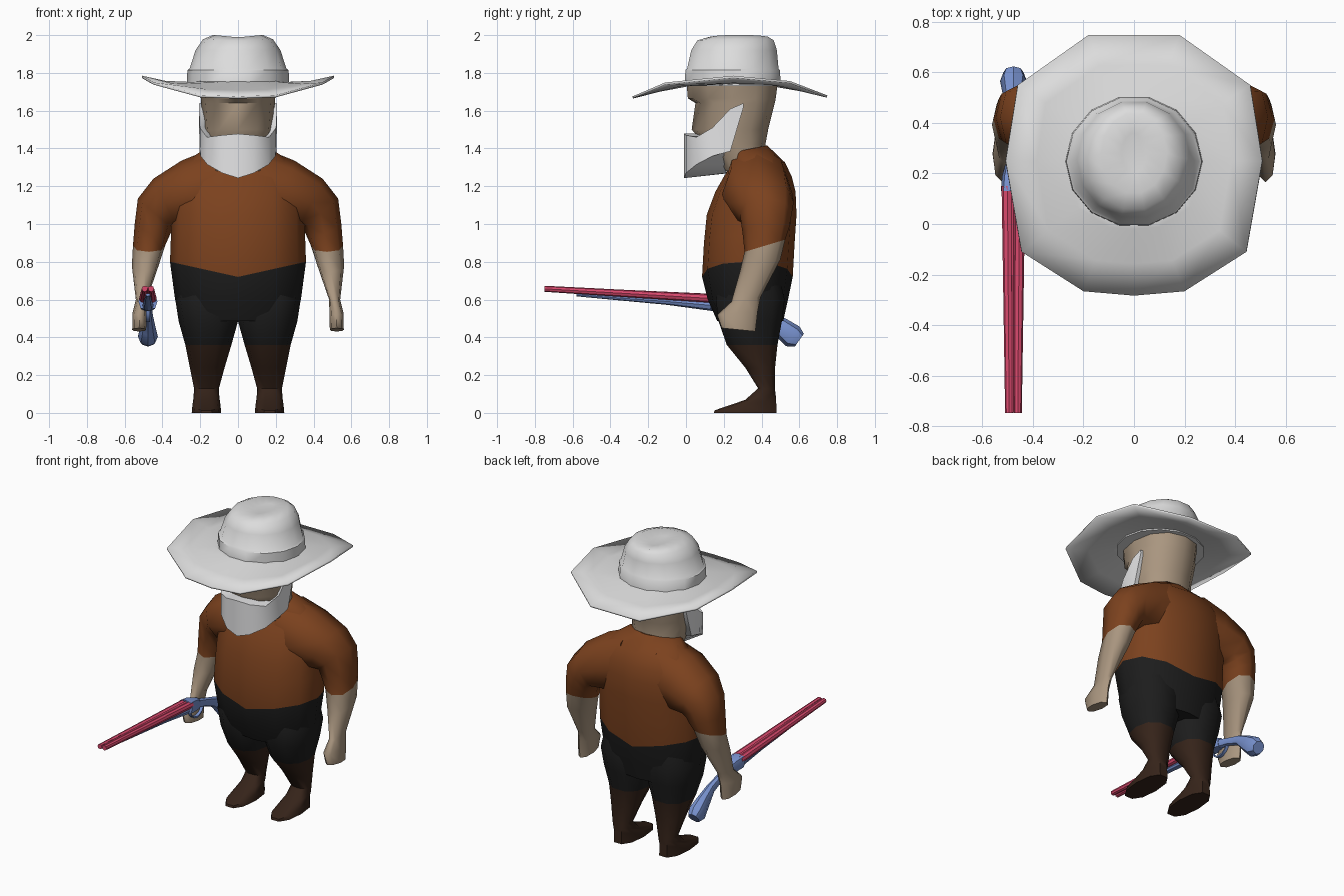
import bpy, bmesh, math
from mathutils import Vector

if "Cube" in bpy.data.objects:
    bpy.data.objects.remove(bpy.data.objects["Cube"])


def mat(name, c):
    m = bpy.data.materials.new(name)
    m.diffuse_color = (*c, 1)
    m.use_nodes = True
    m.node_tree.nodes["Principled BSDF"].inputs["Base Color"].default_value = m.diffuse_color
    return m


HAT = mat("hat_white", (0.72, 0.72, 0.72))
BEARD = mat("beard_white", (0.82, 0.82, 0.83))
SKIN = mat("skin", (0.40, 0.305, 0.215))
SHIRT = mat("rust_shirt", (0.20, 0.054, 0.013))
PANTS = mat("black_cloth", (0.012, 0.012, 0.012))
BOOT = mat("dark_brown", (0.036, 0.017, 0.010))
BLUE = mat("blue_stock", (0.19, 0.29, 0.63))
PINK = mat("pink_barrel", (0.68, 0.065, 0.15))


def skin(name, rings, mats, bands=None, closed=True, caps=True, angle=50):
    """Bridge rings of points; bands gives a material index per strip."""
    bm = bmesh.new()
    vs = [[bm.verts.new(p) for p in r] for r in rings]
    n = len(rings[0])
    for k in range(len(vs) - 1):
        for i in range(n if closed else n - 1):
            j = (i + 1) % n
            f = bm.faces.new((vs[k][i], vs[k][j], vs[k + 1][j], vs[k + 1][i]))
            f.material_index = bands[k] if bands else 0
    if caps:
        for k, b in ((0, 0), (-1, -1)):
            f = bm.faces.new(vs[k])
            f.material_index = bands[b] if bands else 0
    bmesh.ops.remove_doubles(bm, verts=bm.verts, dist=0.0005)
    bmesh.ops.recalc_face_normals(bm, faces=bm.faces)
    me = bpy.data.meshes.new(name)
    bm.to_mesh(me)
    bm.free()
    for m in mats:
        me.materials.append(m)
    ob = bpy.data.objects.new(name, me)
    bpy.context.collection.objects.link(ob)
    bpy.context.view_layer.objects.active = ob
    ob.select_set(True)
    bpy.ops.object.shade_smooth_by_angle(angle=math.radians(angle))
    ob.select_set(False)
    return ob


def ring(cx, z, rx, y0, y1, n, hem=0, slope=0, power=1.0, tilt=0):
    """Oval from y0 to y1; hem lifts both sides, slope the back, tilt the +x side."""
    pts = []
    for i in range(n):
        a = 2 * math.pi * i / n
        c, s = math.cos(a), math.sin(a)
        c = math.copysign(abs(c) ** power, c)
        s = math.copysign(abs(s) ** power, s)
        dy = (y1 - y0) / 2 * s
        pts.append(Vector((cx + rx * c, (y0 + y1) / 2 + dy,
                           z + hem * abs(c) + slope * dy + tilt * c)))
    return pts


# Torso: trousers below the pointed hem, shirt above
torso = [(0.487, .285, .165, .515, 0), (0.60, .333, .115, .54, 0),
         (0.72, .36, .085, .565, .08), (0.90, .355, .095, .575, .04),
         (1.05, .352, .11, .585, 0), (1.17, .35, .155, .58, 0),
         (1.25, .335, .20, .56, 0), (1.325, .285, .245, .525, 0)]
rings = [ring(0, z, rx, a, b, 12, h, power=.9) for z, rx, a, b, h in torso]
rings.append(ring(0, 1.395, .18, .22, .43, 12, slope=.2))
skin("torso", rings, [PANTS, SHIRT], [0, 0] + [1] * 6)

# Head and neck
head = [(1.28, .16, .2, .43), (1.42, .175, .10, .42), (1.5, .185, .03, .435),
        (1.64, .195, .05, .47), (1.665, .197, .01, .475), (1.78, .21, 0, .49)]
skin("head", [ring(0, z, rx, a, b, 12, power=.9) for z, rx, a, b in head], [SKIN])

# Beard: strip around the jaw with sideburns, closed under the chin
half = [(0, -.01, 1.478, 1.243), (.085, .0, 1.47, 1.27), (.165, .055, 1.46, 1.315),
        (.202, .14, 1.51, 1.36), (.207, .235, 1.61, 1.385), (.205, .305, 1.64, 1.62)]
stations = [(-x, y, t, b) for x, y, t, b in half[:0:-1]] + half
cols = []
for x, y, t, b in stations:
    back = max(y, .215)
    cols.append([Vector((x * .7, back, t)), Vector((x, y, t)), Vector((x * .985, y, b)),
                 Vector((x * .6, back, max(b, 1.268)))])
skin("beard", cols, [BEARD], angle=60)

# Hat brim: uneven polygon, drooping front and back
edge = [(0, -.282), (.2, -.265), (.445, -.11), (.508, .25), (.46, .55), (.18, .747)]
edge = edge + [(-x, y) for x, y in edge[:0:-1]]
rings = []
for s, k, top in ((1, 0, 0), (.76, .55, 1.73), (.5, 1, 1.745), (.36, 1, 1.76)):
    rings.append([Vector((x * s, .245 + (y - .245) * s,
                          (1.67 + .104 * (abs(x) / .5) ** 3) * (1 - k) + top * k))
                  for x, y in edge])
brim = skin("hat_brim", rings, [HAT], caps=False)
sol = brim.modifiers.new("thickness", "SOLIDIFY")
sol.thickness = 0.012
sol.offset = 0

# Hat crown with band step and dented top, higher at the sides
crown = [(1.73, .272, -.012, .508, 0), (1.815, .268, -.010, .504, 0),
         (1.823, .256, .0, .496, 0), (1.92, .225, .022, .487, 0),
         (1.97, .185, .055, .47, .008), (1.988, .13, .12, .44, .013),
         (1.978, .05, .2, .36, .006)]
skin("hat_crown", [ring(0, z, rx, a, b, 14, h) for z, rx, a, b, h in crown], [HAT])

# Arms: each ring runs from its inner point to its outer point (x, z, x, z);
# the first rings form the yoke that carries the shirt into the shoulders
arm = [(.06, .98, .14, 1.40, .20, .545, 0), (.20, .98, .30, 1.335, .19, .565, 0),
       (.325, .985, .448, 1.24, .235, .57, 0),
       (.346, .975, .53, 1.135, .285, .56, 0), (.366, .93, .547, 1.00, .30, .547, .15),
       (.386, .885, .556, .885, .31, .525, .3), (.42, .78, .562, .78, .285, .50, .3),
       (.482, .60, .541, .60, .24, .395, .15), (.484, .53, .558, .53, .165, .38, .1),
       (.486, .44, .56, .44, .19, .367, -.1)]
# Legs: trousers, then boots with low wedge toes
leg = [(.16, .72, .15, .19, .50, 0), (.166, .60, .166, .15, .53, 0),
       (.157, .485, .157, .165, .515, 0),
       (.157, .36, .122, .21, .49, 0), (.163, .24, .092, .31, .475, 0),
       (.167, .13, .066, .38, .472, 0), (.167, .085, .068, .31, .478, .2),
       (.167, .043, .074, .145, .484, .18), (.167, 0, .078, .14, .487, 0)]
for side, s in (("right", 1), ("left", -1)):
    skin(side + "_arm", [ring(s * (xi + xo) / 2, (zi + zo) / 2, (xo - xi) / 2, a, b, 8,
                              slope=k, power=.85, tilt=s * (zo - zi) / 2)
                         for xi, zi, xo, zo, a, b, k in arm],
         [SHIRT, SKIN], [0] * 5 + [1] * 4, angle=65)
    skin(side + "_leg", [ring(s * cx, z, rx, a, b, 10, slope=k, power=.85)
                         for cx, z, rx, a, b, k in leg],
         [PANTS, BOOT], [0] * 3 + [1] * 5)


def along_y(name, stations, m, n=8, power=1.0, angle=40):
    """Tube of ovals (x, y, z, rx, rz, lean) standing across the y axis."""
    rings = []
    for x, y, z, rx, rz, lean in stations:
        r = ring(0, 0, rx, -rz, rz, n, power=power)
        rings.append([Vector((x + p.x, y + lean * p.y, z + p.y)) for p in r])
    return skin(name, rings, [m], angle=angle)


# Gun: twin barrels, fore-end wedge, receiver, curved stock
GX = -.477
for name, s in (("barrel_left", -1), ("barrel_right", 1)):
    along_y(name, [(GX + s * .017, -.748, .657, .016, .016, 0),
                   (GX + s * .024, .15, .605, .023, .023, 0)], PINK)
along_y("barrel_rib", [(GX, -.745, .665, .006, .006, 0),
                       (GX, .15, .622, .008, .008, 0)], PINK, n=4)
along_y("fore_end", [(GX, -.58, .625, .012, .008, 0), (GX, -.1, .590, .022, .018, 0),
                     (GX, .15, .568, .03, .03, 0)], BLUE)
along_y("receiver", [(GX, .13, .59, .05, .045, 0), (GX, .19, .585, .045, .045, 0),
                     (GX, .25, .57, .028, .036, 0)], BLUE, power=.7)
along_y("stock", [(GX, .22, .575, .027, .034, 0), (GX, .32, .55, .022, .026, .2),
                  (GX, .42, .515, .027, .03, .4), (GX, .50, .455, .04, .045, .6),
                  (GX, .565, .405, .053, .052, .7), (GX, .60, .385, .04, .034, .7)], BLUE)

# Trigger guard: thin strip loop under the receiver
loop = []
for i in range(9):
    a = math.pi * i / 8
    y, z = .24 - .07 * math.cos(a), .555 - .07 * math.sin(a)
    loop.append([Vector((GX + dx, y, z + dz)) for dx, dz in
                 ((-.01, -.005), (.01, -.005), (.01, .005), (-.01, .005))])
skin("trigger_guard", loop, [BLUE])
